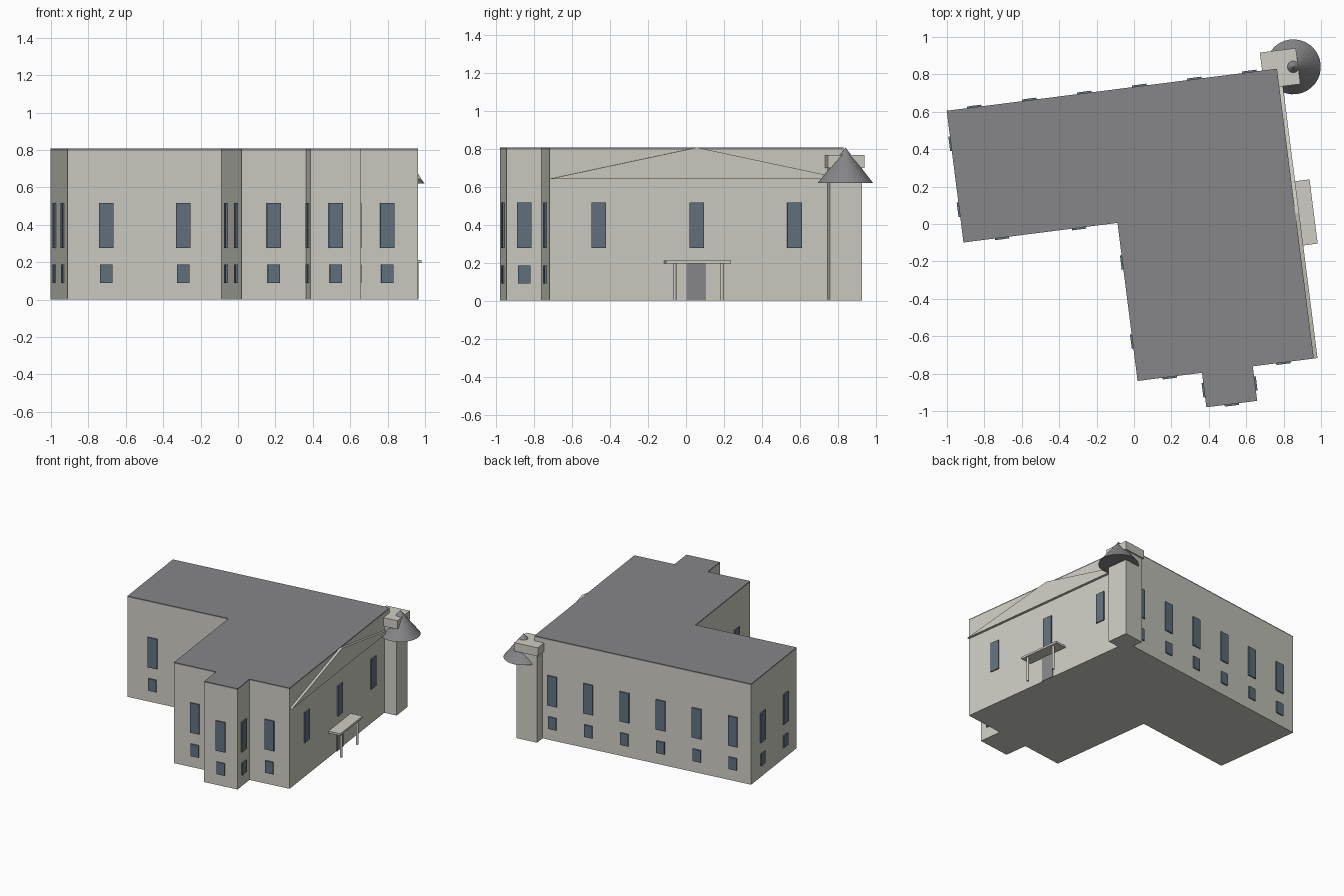
import bpy, bmesh, math
from mathutils import Matrix, Vector

if "Cube" in bpy.data.objects:
    bpy.data.objects.remove(bpy.data.objects["Cube"])

ANGLE = math.radians(7.25)          # the building is turned slightly on its plot
ROT = Matrix.Rotation(ANGLE, 4, 'Z')


def material(name, rgb):
    m = bpy.data.materials.new(name)
    m.diffuse_color = (*rgb, 1)
    m.use_nodes = True
    m.node_tree.nodes["Principled BSDF"].inputs["Base Color"].default_value = m.diffuse_color
    return m


WALL = material("pale_stone", (0.62, 0.61, 0.55))
ROOF = material("grey_roof", (0.24, 0.24, 0.25))
GLASS = material("blue_grey_glass", (0.125, 0.17, 0.21))
DOOR = material("door_grey", (0.25, 0.25, 0.26))


def finish(name, bm, mat):
    bmesh.ops.recalc_face_normals(bm, faces=bm.faces[:])
    mesh = bpy.data.meshes.new(name)
    bm.to_mesh(mesh)
    bm.free()
    mesh.materials.append(mat)
    ob = bpy.data.objects.new(name, mesh)
    ob.matrix_world = ROT
    bpy.context.collection.objects.link(ob)
    return ob


def extrude(name, pts, direction, mat):
    bm = bmesh.new()
    face = bm.faces.new([bm.verts.new(p) for p in pts])
    new = bmesh.ops.extrude_face_region(bm, geom=[face])["geom"]
    bmesh.ops.translate(bm, vec=direction,
                        verts=[g for g in new if isinstance(g, bmesh.types.BMVert)])
    return finish(name, bm, mat)


def box(name, x0, x1, y0, y1, z0, z1, mat):
    pts = [(x0, y0, z0), (x1, y0, z0), (x1, y1, z0), (x0, y1, z0)]
    return extrude(name, pts, (0, 0, z1 - z0), mat)


def cone(name, x, y, z0, z1, r0, r1, sides, mat):
    bm = bmesh.new()
    bmesh.ops.create_cone(bm, cap_ends=True, segments=sides, radius1=r0, radius2=r1,
                          depth=z1 - z0,
                          matrix=Matrix.Translation((x, y, (z0 + z1) / 2)))
    return finish(name, bm, mat)


# L-shaped footprint with a front bay, counter-clockwise
PLAN = [(-0.917, 0.727), (-0.917, 0.017), (-0.087, 0.017), (-0.087, -0.835),
        (0.26, -0.835), (0.26, -1.021), (0.534, -1.021), (0.534, -0.835),
        (0.863, -0.835), (0.863, 0.727)]
# windows per wall, in the same order
COUNTS = [2, 2, 2, 1, 1, 1, 1, 1, 3, 6]

# walls and flat roof slab
extrude("walls", [(x, y, 0) for x, y in PLAN], (0, 0, 0.798), WALL)
extrude("roof", [(x, y, 0.798) for x, y in PLAN], (0, 0, 0.01), ROOF)


# window plates, evenly spaced along every wall
def window(name, mid, along, out, width, z0, z1):
    a, b = mid - along * width / 2, mid + along * width / 2
    pts = [(a.x, a.y, z0), (b.x, b.y, z0), (b.x, b.y, z1), (a.x, a.y, z1)]
    extrude(name, pts, out * 0.009, GLASS)


for i, n in enumerate(COUNTS):
    p = Vector((*PLAN[i], 0))
    q = Vector((*PLAN[(i + 1) % len(PLAN)], 0))
    along = (q - p).normalized()
    out = Vector((along.y, -along.x, 0))
    for k in range(n):
        mid = p.lerp(q, (k + 0.5) / n)
        window("tall_window", mid, along, out, 0.077, 0.277, 0.517)
        if i != 8:                  # the entrance side has no lower windows
            window("small_window", mid, along, out, 0.066, 0.09, 0.187)

# triangular gable on the entrance side
extrude("pediment", [(0.863, -0.835, 0.643), (0.863, 0.727, 0.643), (0.863, -0.054, 0.808)],
        (0.02, 0, 0), WALL)

# entrance: door, canopy and two posts
box("door", 0.863, 0.869, -0.107, -0.005, 0, 0.196, DOOR)
box("canopy", 0.863, 0.961, -0.228, 0.118, 0.196, 0.212, WALL)
for side in (-1, 1):
    cone("canopy_post", 0.942, -0.055 + side * 0.125, 0, 0.197, 0.009, 0.009, 12, WALL)

# corner tower with cap and conical roof
box("tower", 0.795, 0.965, 0.642, 0.812, 0, 0.70, WALL)
box("tower_cap", 0.783, 0.977, 0.63, 0.824, 0.70, 0.768, WALL)
cone("tower_cone", 0.951, 0.726, 0.62, 0.808, 0.147, 0, 32, ROOF)
